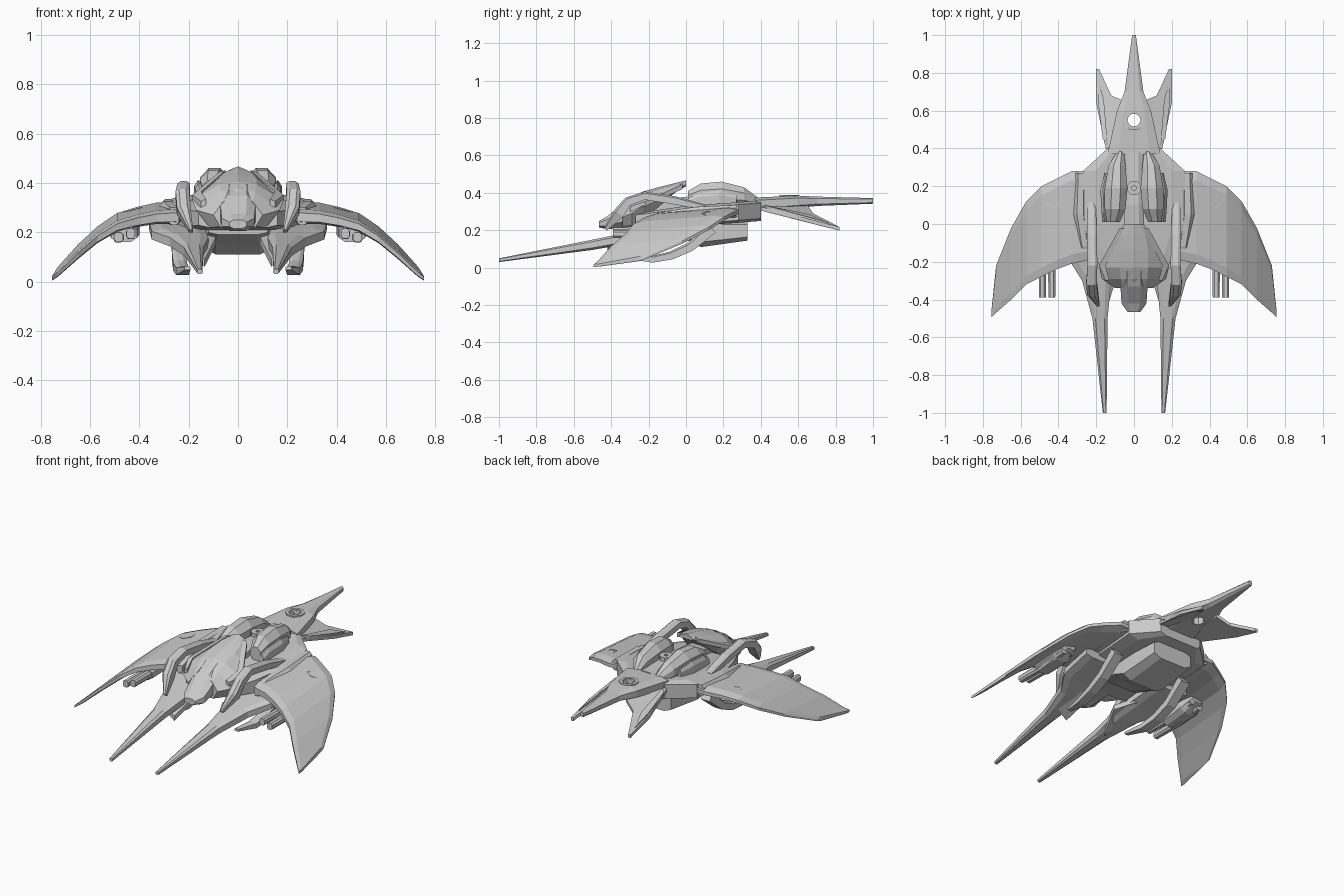
import bpy
import bmesh
import math
from mathutils import Vector

default_cube = bpy.data.objects.get("Cube")
if default_cube:
    bpy.data.objects.remove(default_cube, do_unlink=True)

hull_grey = bpy.data.materials.new("hull grey")
hull_grey.use_nodes = True
hull_grey.diffuse_color = (0.6, 0.6, 0.6, 1)
hull_grey.node_tree.nodes["Principled BSDF"].inputs["Base Color"].default_value = (0.6, 0.6, 0.6, 1)


def finish(name, mesh_builder, mirrored):
    """Turn a bmesh into a grey object, mirrored across x when asked."""
    bmesh.ops.recalc_face_normals(mesh_builder, faces=mesh_builder.faces)
    mesh = bpy.data.meshes.new(name)
    mesh_builder.to_mesh(mesh)
    mesh_builder.free()
    mesh.materials.append(hull_grey)
    part = bpy.data.objects.new(name, mesh)
    bpy.context.collection.objects.link(part)
    if mirrored:
        mirror = part.modifiers.new("mirror", 'MIRROR')
        mirror.use_mirror_merge = False
    return part


def loft(name, rings, mirrored=True):
    """Skin a list of equal rings and cap both ends."""
    builder = bmesh.new()
    loops = [[builder.verts.new(point) for point in ring] for ring in rings]
    count = len(loops[0])
    for ring, following in zip(loops, loops[1:]):
        for i in range(count):
            j = (i + 1) % count
            builder.faces.new((ring[i], ring[j], following[j], following[i]))
    builder.faces.new(loops[0])
    builder.faces.new(loops[-1])
    return finish(name, builder, mirrored)


def chamfered(y, left, right, low, high, cut=0.25):
    """Eight-sided section standing across y."""
    dx, dz = (right - left) * cut, (high - low) * cut
    return [(left + dx, y, low), (right - dx, y, low), (right, y, low + dz), (right, y, high - dz),
            (right - dx, y, high), (left + dx, y, high), (left, y, high - dz), (left, y, low + dz)]


def hull(name, stations, cut=0.25, mirrored=True):
    return loft(name, [chamfered(*station, cut) for station in stations], mirrored)


def beam(name, path, mirrored=True):
    """Tapered bar along a path of (x, y, z, half width, half depth)."""
    centres = [Vector(stop[:3]) for stop in path]
    rings = []
    for i, (centre, stop) in enumerate(zip(centres, path)):
        tangent = centres[min(i + 1, len(path) - 1)] - centres[max(i - 1, 0)]
        depth = tangent.cross(Vector((1, 0, 0))).normalized() * stop[4]
        width = Vector((stop[3], 0, 0))
        rings.append([centre + width + depth * 0.6, centre + width * 0.5 + depth,
                      centre - width * 0.5 + depth, centre - width + depth * 0.6,
                      centre - width - depth, centre + width - depth])
    return loft(name, rings, mirrored)


def slab(name, outline, thickness, mirrored=True):
    """Flat plate: a 3D outline and its copy lowered by the thickness."""
    lower = [(x, y, z - thickness) for x, y, z in outline]
    return loft(name, [outline, lower], mirrored)


def ring_plate(name, centre, inner, outer, height, sides, mirrored, slope=0.0):
    """Polygonal collar lying flat, optionally sloping down along x."""
    rings = []
    for i in range(sides):
        angle = 2 * math.pi * (i + 0.5) / sides
        c, s = math.cos(angle), math.sin(angle)
        rings.append([(centre[0] + r * c, centre[1] + r * s, centre[2] + h - slope * r * c)
                      for r, h in ((inner, 0), (outer, 0), (outer, height), (inner, height))])
    builder = bmesh.new()
    loops = [[builder.verts.new(point) for point in ring] for ring in rings]
    for i in range(sides):
        ring, following = loops[i], loops[(i + 1) % sides]
        for k in range(4):
            builder.faces.new((ring[k], ring[k - 1], following[k - 1], following[k]))
    return finish(name, builder, mirrored)


# Drooping wings: stations across x with front edge, rear edge, height, thickness
def wing_section(x, front, rear, z, thick):
    chord = rear - front
    tilt = 0.08
    profile = ((0, -0.3), (0, 0.3), (0.1, 0.5), (0.9, 0.5), (1, 0.2), (1, -0.2), (0.9, -0.5), (0.1, -0.5))
    return [(x, front + chord * u, z + tilt * chord * (u - 0.5) + thick * v) for u, v in profile]


wing_stations = [(.24, -.19, .28, .28, .06), (.33, -.21, .28, .277, .055), (.41, -.24, .24, .262, .05),
                 (.49, -.28, .20, .24, .045), (.57, -.32, .12, .19, .04), (.65, -.40, -.02, .12, .035),
                 (.73, -.47, -.22, .04, .025), (.755, -.495, -.46, .012, .015)]
loft("wing", [wing_section(*station) for station in wing_stations])
ring_plate("wing_hatch_rim", (.43, .13, .285), .035, .046, .006, 6, True, .28)

# Central hull with angled rear shoulders
hull("main_hull", [(.40, -.14, .14, .25, .36), (.28, -.27, .27, .24, .35), (.0, -.27, .27, .22, .33),
                   (-.14, -.22, .22, .21, .31), (-.27, -.16, .16, .22, .29)], .12, False)
hull("shoulder_ridge", [(.27, .25, .31, .27, .335), (.05, .25, .32, .25, .325),
                        (-.12, .23, .29, .23, .30), (-.19, .24, .28, .23, .27)])

# Belly block hanging under the hull
hull("belly_block", [(.33, -.13, .13, .145, .25), (.08, -.14, .14, .11, .26), (.0, -.14, .14, .15, .25),
                     (-.12, -.12, .12, .19, .24)], .18, False)

# Tail spike with a round port cut through it
tail = hull("tail_spike", [(.37, -.14, .14, .30, .375), (.60, -.09, .09, .32, .385),
                           (.70, -.05, .05, .33, .38), (1, -.01, .01, .342, .372)], .2, False)
bpy.ops.mesh.primitive_cylinder_add(vertices=8, radius=.036, depth=.4, location=(0, .55, .35))
cutter = bpy.context.object
cutter.name = "port_cutter"
cutter.hide_render = True
port = tail.modifiers.new("port", 'BOOLEAN')
port.object = cutter
port.solver = 'EXACT'
bpy.context.view_layer.objects.active = tail
bpy.ops.object.modifier_apply(modifier=port.name)
bpy.data.objects.remove(cutter, do_unlink=True)
ring_plate("port_collar", (0, .55, .375), .036, .055, .014, 8, False)

# Tail fins, swept out and down, with a raised rib
slab("tail_fin", [(.05, .41, .33), (.15, .40, .325), (.20, .64, .265), (.20, .82, .218),
                  (.185, .82, .218), (.12, .68, .29), (.05, .65, .335)], .02)
slab("tail_fin_rib", [(.14, .42, .335), (.165, .45, .325), (.19, .64, .275), (.19, .76, .24),
                      (.16, .66, .285)], .02)

# Long forward prongs, widening into struts below the wings
hull("prong", [(-1, .145, .165, .03, .05), (-.5, .14, .22, .095, .15), (-.30, .12, .275, .13, .19),
               (-.18, .13, .35, .16, .215), (.02, .15, .36, .20, .25)], .2)
slab("prong_inner_blade", [(.14, -.16, .19), (.09, -.28, .18), (.135, -.42, .09), (.2, -.42, .14),
                           (.2, -.16, .21)], .03)

# Lower and upper claws
beam("lower_claw", [(.24, .14, .21, .03, .03), (.24, .02, .11, .028, .025), (.235, -.08, .065, .028, .022),
                    (.225, -.18, .045, .026, .018), (.205, -.31, .055, .012, .008)])
beam("upper_claw", [(.225, .11, .32, .022, .015), (.222, -.06, .36, .026, .022), (.22, -.22, .385, .026, .022),
                    (.225, -.31, .355, .028, .024), (.22, -.36, .29, .028, .03), (.19, -.43, .205, .008, .01)])


# Cockpit hood: stations of y, roof half width and height, side half width and height, floor
def hood_section(y, roof, top, side, mid, floor):
    right = [(side * 0.7, y, floor), (side, y, mid), (roof, y, top)]
    crown = (0, y, top + 0.012)
    return right + [crown] + [(-x, depth, z) for x, depth, z in reversed(right)]


hood_stations = [(.0, .03, .455, .05, .445, .435), (-.06, .06, .44, .09, .415, .40),
                 (-.14, .075, .42, .14, .37, .33), (-.23, .075, .395, .185, .33, .25),
                 (-.29, .07, .365, .17, .29, .225), (-.34, .06, .325, .10, .27, .22)]
loft("cockpit_hood", [hood_section(*station) for station in hood_stations], False)
hull("nose_barrel", [(-.25, -.075, .075, .22, .395), (-.33, -.072, .072, .215, .35),
                     (-.42, -.066, .066, .205, .275), (-.465, -.035, .035, .215, .25)], .25, False)
slab("hood_strut", [(.05, -.02, .452), (.075, -.02, .445), (.185, -.22, .352), (.15, -.30, .325),
                    (.13, -.30, .335), (.15, -.22, .365)], .025)

# Twin engine pods on the back with side cheeks and a centre knob
hull("engine_pod", [(.39, .055, .085, .33, .37), (.31, .045, .135, .33, .43), (.19, .035, .155, .33, .46),
                    (.08, .045, .155, .33, .45), (.01, .075, .145, .33, .41)], .3)
hull("pod_cheek", [(.27, .13, .155, .32, .39), (.18, .12, .178, .32, .41), (.06, .12, .172, .31, .40),
                   (.01, .13, .165, .31, .37)])
hull("spine", [(.38, -.05, .05, .33, .38), (.1, -.05, .05, .32, .39), (-.16, -.06, .06, .29, .36)], .25, False)
ring_plate("spine_knob", (0, .19, .38), .012, .04, .03, 8, False)

# Twin guns below each wing
for label, x, z in (("inner", .435, .195), ("outer", .485, .18)):
    hull(label + "_gun", [(-.39, x - .018, x + .018, z - .02, z + .02),
                          (-.22, x - .02, x + .02, z - .022, z + .022),
                          (-.02, x - .02, x + .02, z, z + .05)])
hull("gun_mount", [(-.24, .41, .515, .16, .225), (-.08, .40, .52, .17, .25), (.0, .42, .50, .21, .26)])
